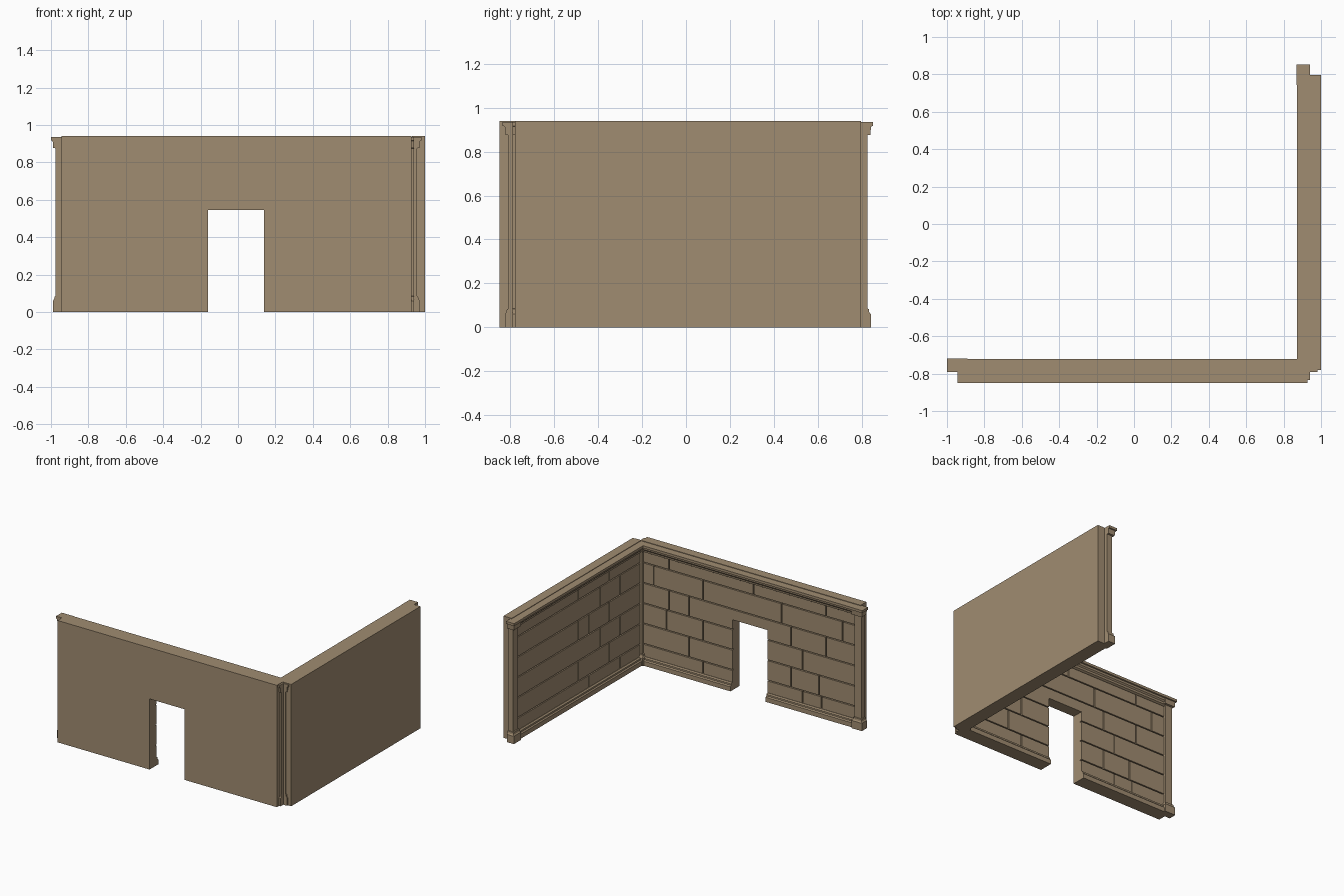
import bpy, bmesh

if "Cube" in bpy.data.objects:
    bpy.data.objects.remove(bpy.data.objects["Cube"])

stone = bpy.data.materials.new("tan stone")
stone.diffuse_color = (0.352, 0.262, 0.165, 1)
stone.use_nodes = True
stone.node_tree.nodes["Principled BSDF"].inputs["Base Color"].default_value = stone.diffuse_color

TOP = 0.94
SLAB = 0.07      # slab thickness, also where the trim starts
COURSE = TOP / 6


# Walls are laid out as u (along), d (from the outer face inward), z (up)
def front(u, d, z):
    return (u, -0.85 + d, z)


def right(u, d, z):
    return (1.0 - d, u, z)


def finish(bm, name):
    bmesh.ops.recalc_face_normals(bm, faces=bm.faces)
    me = bpy.data.meshes.new(name)
    bm.to_mesh(me)
    bm.free()
    me.materials.append(stone)
    ob = bpy.data.objects.new(name, me)
    bpy.context.collection.objects.link(ob)
    return ob


def loft(bm, rings):
    """Skin a list of closed rings of points and cap both ends."""
    vs = [[bm.verts.new(p) for p in ring] for ring in rings]
    n = len(vs[0])
    for a, b in zip(vs, vs[1:]):
        for i in range(n):
            j = (i + 1) % n
            bm.faces.new((a[i], a[j], b[j], b[i]))
    bm.faces.new(vs[0])
    bm.faces.new(vs[-1])


def box(bm, place, u0, u1, d0, d1, z0, z1):
    loft(bm, [[place(u, d, z) for u, d in
               ((u0, d0), (u1, d0), (u1, d1), (u0, d1))] for z in (z0, z1)])


def trim(name, place, u0, u1, profile):
    """Sweep a (d, z) profile along the wall."""
    bm = bmesh.new()
    loft(bm, [[place(u, d, z) for d, z in profile] for u in (u0, u1)])
    return finish(bm, name)


def pilaster(name, place, u):
    """Half pillar with stepped base and capital: (z, half width, depth)."""
    bm = bmesh.new()
    steps = [(0, .045, .12), (.06, .045, .12), (.068, .038, .113),
             (.083, .036, .111), (.085, .03, .103), (.875, .03, .103),
             (.877, .043, .118), (.905, .045, .12), (.915, .046, .121),
             (.917, .055, .13), (.936, .055, .13)]
    loft(bm, [[place(u + s * h, d, z) for s, d in
               ((-1, .06), (1, .06), (1, dep), (-1, dep))]
              for z, h, dep in steps])
    return finish(bm, name)


def blocks(name, place, u0, u1, joints):
    """Courses of stone blocks separated by narrow grooves."""
    bm = bmesh.new()
    g = 0.004
    for row, cuts in enumerate(joints):
        edges = [u0] + sorted(cuts) + [u1]
        z0 = row * COURSE
        for a, b in zip(edges, edges[1:]):
            box(bm, place, a + g, b - g, SLAB - .005, SLAB + .016,
                max(z0 + g, .01), min(z0 + COURSE - g, TOP - .02))
    return finish(bm, name)


BASE = [(.065, 0), (.108, 0), (.108, .035), (.1, .043), (.1, .055),
        (.09, .062), (.065, .062)]
CROWN = [(.065, .936), (.128, .936), (.128, .917), (.118, .915), (.116, .9),
         (.106, .89), (.104, .875), (.092, .868), (.065, .868)]

# Vertical joints per course, bottom to top
FRONT_JOINTS = [(.39, -.46, -.62), (.51, -.36, -.6), (.39, -.46, .7),
                (.68, .51, -.36, -.66), (.81, .39, -.28, -.8),
                (.68, -.04, -.66)]
RIGHT_JOINTS = [(-.5, -.12), (-.37, .01), (-.5, -.26), (-.37, -.12, .01),
                (-.5, -.26), (-.37, .01)]


def wall(side, place, u0, u1, joints):
    bm = bmesh.new()
    box(bm, place, u0, u1, 0, SLAB, 0, TOP)
    parts = [finish(bm, side + "_wall_slab"),
             blocks(side + "_stone_blocks", place, u0 + .01, u1 - .01, joints),
             trim(side + "_base_moulding", place, u0 + .005, u1 - .005, BASE),
             trim(side + "_crown_moulding", place, u0 + .005, u1 - .005, CROWN)]
    pilaster(side + "_pilaster_start", place, u0)
    pilaster(side + "_pilaster_end", place, u1)
    return parts


front_parts = wall("front", front, -.945, .927, FRONT_JOINTS)
wall("right", right, -.78, .797, RIGHT_JOINTS)

# Doorway cut through every layer of the front wall
bm = bmesh.new()
box(bm, front, -.16, .14, -.1, .3, -.1, .545)
cutter = finish(bm, "doorway_cutter")
cutter.hide_render = True
cutter.hide_viewport = True
for ob in front_parts[:3]:
    mod = ob.modifiers.new("doorway", 'BOOLEAN')
    mod.operation = 'DIFFERENCE'
    mod.solver = 'EXACT'
    mod.object = cutter
